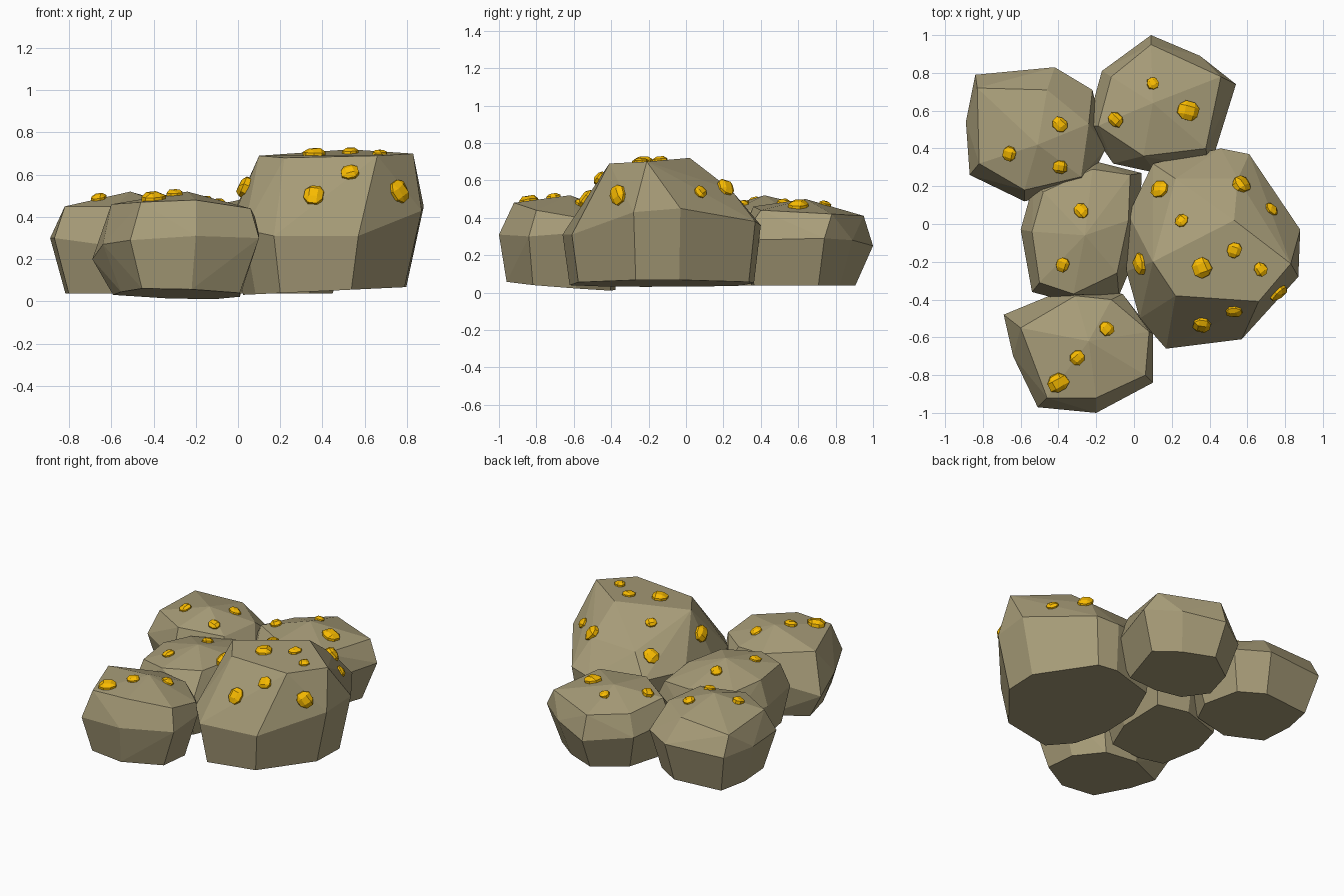
import bpy, bmesh, random
from mathutils import Vector, Matrix
from mathutils.bvhtree import BVHTree
from math import radians

random.seed(4)


def material(name, rgb):
    m = bpy.data.materials.new(name)
    m.diffuse_color = (*rgb, 1)
    return m


STONE = material("stone", (0.39, 0.335, 0.19))
GOLD = material("gold", (0.95, 0.5, 0.0))


def add_object(name, bm, mat):
    mesh = bpy.data.meshes.new(name)
    bm.to_mesh(mesh)
    bm.free()
    mesh.materials.append(mat)
    bpy.context.collection.objects.link(bpy.data.objects.new(name, mesh))


def nugget(name, tree, target, size):
    # chamfered lump, flattened along the rock surface normal and half sunk in
    pos, normal, _, _ = tree.find_nearest(Vector(target))
    bm = bmesh.new()
    bmesh.ops.create_cube(bm, size=1.8)
    bmesh.ops.bevel(bm, geom=bm.edges[:], offset=0.5, segments=1, affect='EDGES')
    for v in bm.verts:
        v.co *= random.uniform(0.9, 1.05)
    turn = normal.to_track_quat('Z', 'Y').to_matrix().to_4x4()
    bm.transform(Matrix.Translation(pos) @ turn
                 @ Matrix.Rotation(random.uniform(0, 6), 4, 'Z')
                 @ Matrix.Diagonal((size, size * 0.9, size * 0.62, 1)))
    add_object(name, bm, GOLD)


def rock(name, girdle, crown, base_scale, base_z, nuggets):
    # convex boulder: flat tilted foot (shrunken girdle), wide girdle, faceted crown
    n = len(girdle)
    cx = sum(p[0] for p in girdle) / n
    cy = sum(p[1] for p in girdle) / n
    sx, sy = base_scale
    z0, tilt_x, tilt_y = base_z
    foot = [(cx + (x - cx) * sx, cy + (y - cy) * sy,
             z0 + tilt_x * (x - cx) + tilt_y * (y - cy)) for x, y, z in girdle]
    bm = bmesh.new()
    for p in foot + girdle + crown:
        bm.verts.new(p)
    bmesh.ops.convex_hull(bm, input=bm.verts[:])
    loose = [v for v in bm.verts if not v.link_faces]
    bmesh.ops.delete(bm, geom=loose, context='VERTS')
    bmesh.ops.dissolve_limit(bm, angle_limit=radians(4), verts=bm.verts[:], edges=bm.edges[:])
    bmesh.ops.recalc_face_normals(bm, faces=bm.faces[:])
    tree = BVHTree.FromBMesh(bm)
    add_object(name, bm, STONE)
    for i, (x, y, z, size) in enumerate(nuggets):
        nugget(f"{name}_nugget_{i + 1}", tree, (x, y, z), size)


# tall boulder on the right
rock("large_rock",
     [(-0.04, -0.25, 0.36), (0.03, -0.50, 0.34), (0.17, -0.66, 0.31), (0.57, -0.61, 0.31),
      (0.87, -0.28, 0.43), (0.88, -0.03, 0.45), (0.61, 0.37, 0.38), (0.46, 0.40, 0.36),
      (0.10, 0.32, 0.40), (-0.03, 0.05, 0.40)],
     [(0.10, -0.20, 0.69), (0.22, -0.38, 0.68), (0.66, -0.41, 0.69), (0.83, -0.21, 0.70),
      (0.53, 0.02, 0.72), (0.22, 0.24, 0.54), (0.55, 0.24, 0.55)],
     (0.84, 0.93), (0.047, 0.04, 0),
     [(0.13, 0.19, 0.52, 0.055), (0.03, -0.21, 0.54, 0.06), (0.25, 0.02, 0.65, 0.04),
      (0.36, -0.23, 0.71, 0.06), (0.53, -0.14, 0.72, 0.046), (0.67, -0.24, 0.71, 0.04),
      (0.57, 0.21, 0.56, 0.055), (0.72, 0.07, 0.53, 0.04), (0.76, -0.36, 0.52, 0.06),
      (0.36, -0.53, 0.50, 0.058), (0.53, -0.45, 0.60, 0.046)])

# front left boulder
rock("front_rock",
     [(-0.69, -0.48, 0.20), (-0.64, -0.70, 0.27), (-0.51, -0.97, 0.29), (-0.20, -1.0, 0.31),
      (0.10, -0.84, 0.30), (0.10, -0.58, 0.32), (-0.06, -0.37, 0.30), (-0.35, -0.34, 0.28)],
     [(-0.46, -0.92, 0.47), (-0.20, -0.92, 0.48), (0.06, -0.80, 0.44), (0.08, -0.57, 0.40),
      (-0.24, -0.62, 0.52), (-0.60, -0.55, 0.46), (-0.12, -0.40, 0.42), (-0.31, -0.38, 0.43)],
     (0.76, 0.88), (0.035, -0.02, -0.07),
     [(-0.40, -0.84, 0.48, 0.06), (-0.30, -0.71, 0.51, 0.044), (-0.14, -0.55, 0.49, 0.044)])

# boulder between the others
rock("middle_rock",
     [(-0.60, -0.03, 0.28), (-0.54, -0.36, 0.28), (-0.35, -0.41, 0.27), (-0.08, -0.38, 0.28),
      (0.03, -0.12, 0.28), (0.04, 0.27, 0.28), (-0.20, 0.33, 0.28), (-0.53, 0.22, 0.28)],
     [(-0.54, -0.04, 0.44), (-0.50, -0.31, 0.44), (-0.26, -0.06, 0.51), (-0.32, -0.37, 0.45),
      (-0.09, -0.26, 0.45), (-0.03, 0.02, 0.45), (-0.02, 0.26, 0.41), (-0.22, 0.29, 0.42),
      (-0.48, 0.17, 0.42)],
     (0.86, 0.86), (0.035, 0, 0),
     [(-0.28, 0.07, 0.48, 0.044), (-0.38, -0.22, 0.50, 0.042)])

# back left boulder
rock("back_left_rock",
     [(-0.84, 0.79, 0.30), (-0.42, 0.83, 0.30), (-0.22, 0.71, 0.30), (-0.15, 0.40, 0.30),
      (-0.25, 0.20, 0.28), (-0.58, 0.12, 0.26), (-0.87, 0.26, 0.30), (-0.89, 0.54, 0.30)],
     [(-0.83, 0.72, 0.43), (-0.46, 0.71, 0.45), (-0.51, 0.42, 0.52), (-0.82, 0.32, 0.45),
      (-0.58, 0.18, 0.45), (-0.28, 0.25, 0.44), (-0.24, 0.53, 0.44)],
     (0.80, 0.80), (0.037, 0, 0),
     [(-0.66, 0.37, 0.49, 0.042), (-0.39, 0.53, 0.49, 0.045), (-0.39, 0.30, 0.48, 0.042)])

# back right boulder
rock("back_right_rock",
     [(0.09, 1.00, 0.25), (0.35, 0.89, 0.28), (0.54, 0.74, 0.29), (0.40, 0.29, 0.28),
      (0.12, 0.27, 0.26), (-0.11, 0.32, 0.28), (-0.25, 0.52, 0.30), (-0.17, 0.81, 0.27)],
     [(0.09, 0.95, 0.41), (0.46, 0.78, 0.42), (0.10, 0.64, 0.50), (0.38, 0.40, 0.44),
      (0.05, 0.36, 0.46), (-0.19, 0.52, 0.44), (-0.12, 0.78, 0.41)],
     (0.78, 0.76), (0.037, 0, 0),
     [(0.10, 0.75, 0.49, 0.036), (-0.10, 0.55, 0.48, 0.045), (0.29, 0.60, 0.47, 0.062)])
